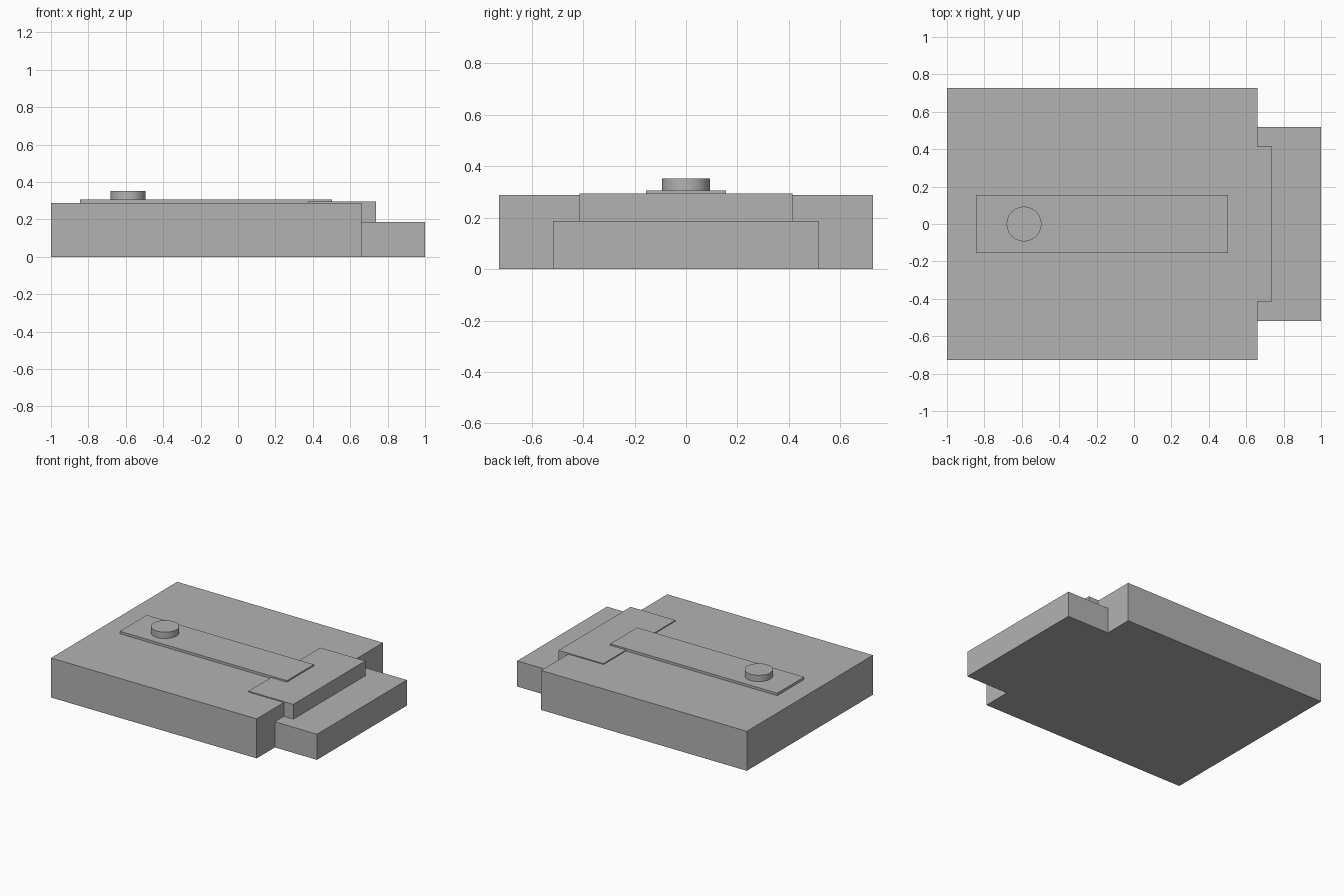
import bpy
import bmesh
from mathutils import Matrix, Vector

cube = bpy.data.objects.get("Cube")
if cube:
    bpy.data.objects.remove(cube, do_unlink=True)

# Single grey material
grey = bpy.data.materials.new("plain_grey")
grey.use_nodes = True
colour = (0.45, 0.45, 0.45, 1)
grey.diffuse_color = colour
grey.node_tree.nodes["Principled BSDF"].inputs["Base Color"].default_value = colour


def add_object(name, bm):
    mesh = bpy.data.meshes.new(name)
    bm.to_mesh(mesh)
    bm.free()
    mesh.materials.append(grey)
    obj = bpy.data.objects.new(name, mesh)
    bpy.context.scene.collection.objects.link(obj)
    return obj


def add_block(name, x0, x1, half_y, z0, z1):
    """Box spanning x0..x1 and z0..z1, symmetric across y = 0."""
    bm = bmesh.new()
    centre = Vector(((x0 + x1) / 2, 0, (z0 + z1) / 2))
    size = (x1 - x0, 2 * half_y, z1 - z0)
    bmesh.ops.create_cube(bm, size=1, matrix=Matrix.Translation(centre) @ Matrix.Diagonal((*size, 1)))
    return add_object(name, bm)


def add_disc(name, x, radius, z0, z1):
    """Upright round knob with smooth sides and flat caps."""
    bm = bmesh.new()
    bmesh.ops.create_cone(bm, cap_ends=True, segments=64, radius1=radius, radius2=radius,
                          depth=z1 - z0, matrix=Matrix.Translation((x, 0, (z0 + z1) / 2)))
    for face in bm.faces:
        face.smooth = abs(face.normal.z) < 0.5
    for edge in bm.edges:
        edge.smooth = all(face.smooth for face in edge.link_faces)
    return add_object(name, bm)


# Main body and the lower ledge at its end
add_block("main_body", -1, 0.66, 0.727, 0, 0.288)
add_block("end_ledge", 0.66, 1, 0.518, 0, 0.187)

# Clasp block bridging the body and the ledge
add_block("clasp_block", 0.375, 0.737, 0.415, 0.187, 0.295)

# Raised strap along the centre with a round button
add_block("strap", -0.845, 0.503, 0.155, 0.288, 0.306)
add_disc("button", -0.588, 0.093, 0.306, 0.352)
